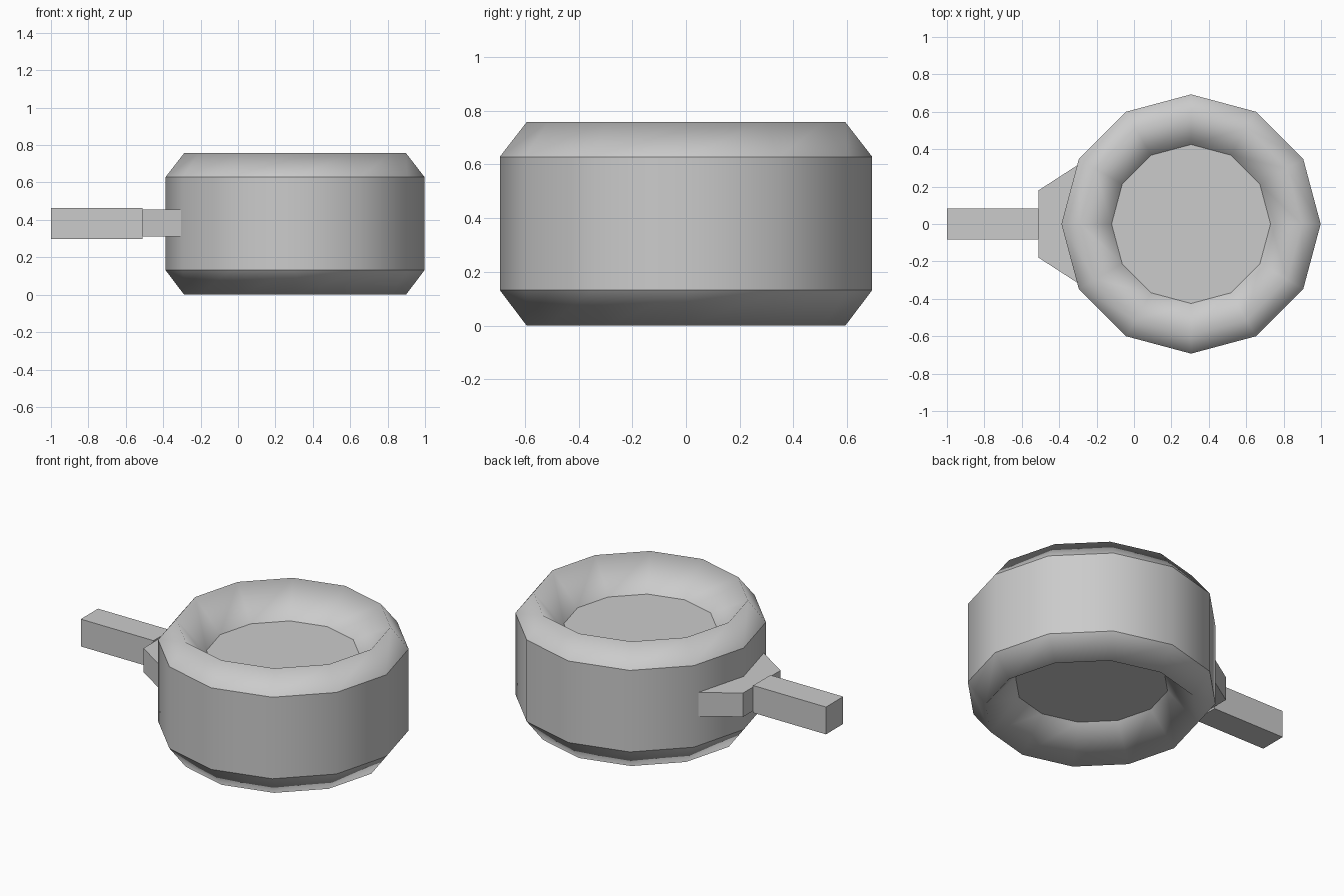
import bpy, bmesh
from math import cos, sin, pi

if "Cube" in bpy.data.objects:
    bpy.data.objects.remove(bpy.data.objects["Cube"])

SIDES = 12
CX = 0.305


def add_object(name, bm):
    bmesh.ops.recalc_face_normals(bm, faces=bm.faces)
    mesh = bpy.data.meshes.new(name)
    bm.to_mesh(mesh)
    bm.free()
    obj = bpy.data.objects.new(name, mesh)
    bpy.context.collection.objects.link(obj)
    return obj


def prism(name, outline, z0, z1):
    bm = bmesh.new()
    base = bm.faces.new([bm.verts.new((x, y, z0)) for x, y in outline])
    ext = bmesh.ops.extrude_face_region(bm, geom=[base], use_keep_orig=True)
    for v in ext["geom"]:
        if isinstance(v, bmesh.types.BMVert):
            v.co.z = z1
    return add_object(name, bm)


# Drum: twelve-sided lathe with soft rims and dished ends
profile = [(0.425, 0.187), (0.593, 0.003), (0.693, 0.132),
           (0.693, 0.628), (0.593, 0.757), (0.425, 0.573)]
sharp_rings = {0, 2, 3, 5}
bm = bmesh.new()
rings = [[bm.verts.new((CX + r * cos(2 * pi * i / SIDES),
                        r * sin(2 * pi * i / SIDES), z - 0.003 * (z < 0.01)))
          for i in range(SIDES)] for r, z in profile]
for a, b in zip(rings, rings[1:]):
    for i in range(SIDES):
        j = (i + 1) % SIDES
        bm.faces.new((a[i], a[j], b[j], b[i])).smooth = True
bm.faces.new(rings[0])
bm.faces.new(rings[-1])
for k in sharp_rings:
    for i in range(SIDES):
        bm.edges.get((rings[k][i], rings[k][(i + 1) % SIDES])).smooth = False
add_object("drum", bm)

# Bracket: tapered block joining drum and handle
prism("bracket", [(-0.51, -0.18), (-0.30, -0.316), (-0.30, 0.316), (-0.51, 0.18)],
      0.31, 0.455)

# Handle: straight square bar
prism("handle", [(-1.0, -0.083), (-0.51, -0.083), (-0.51, 0.083), (-1.0, 0.083)],
      0.298, 0.464)
